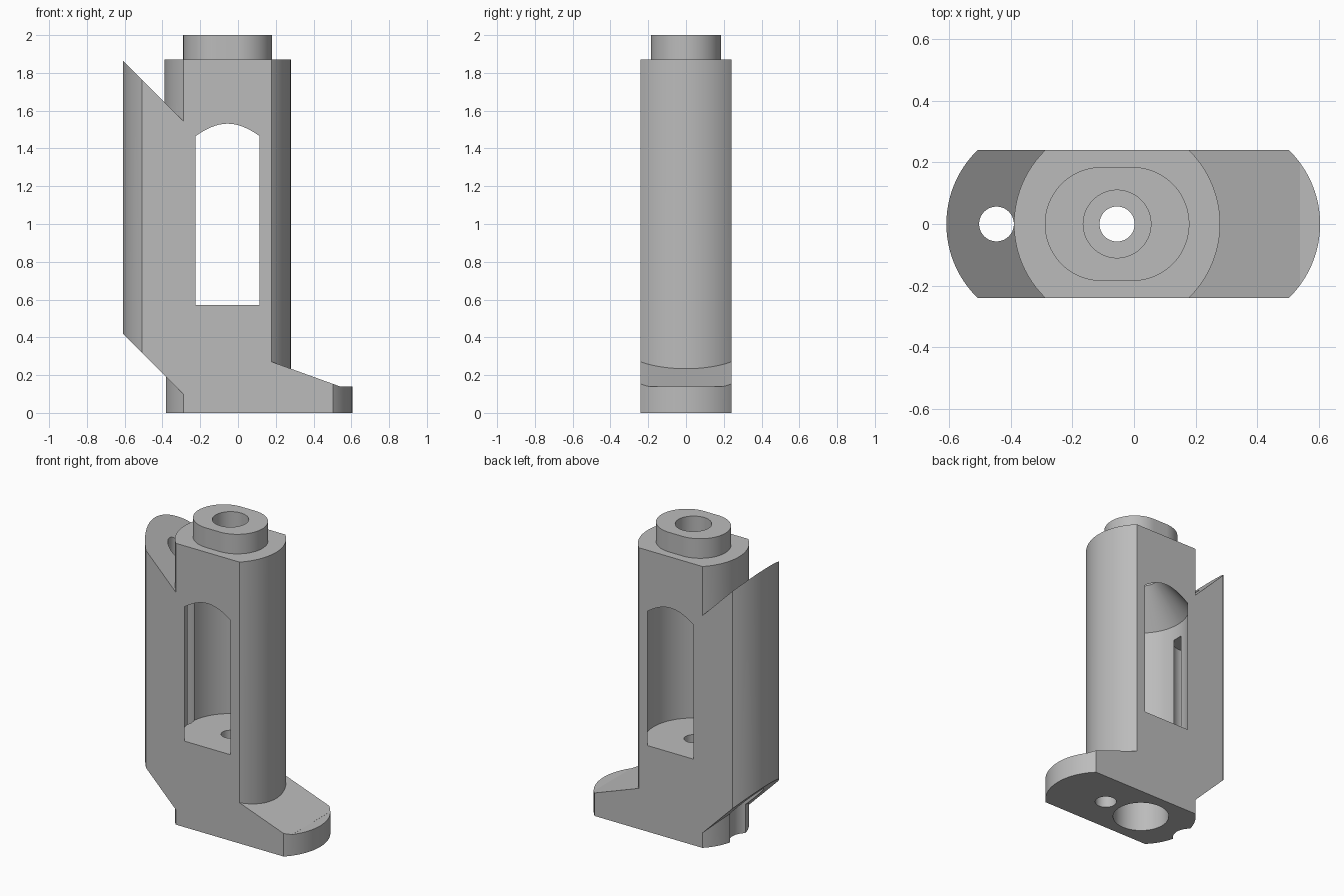
import bpy, bmesh
from math import sin, cos, pi, radians

cube = bpy.data.objects.get("Cube")
if cube:
    bpy.data.objects.remove(cube, do_unlink=True)

AXIS = -0.055      # centre of the main column
WING = -0.275      # centre of the sloped side wing
FOOT = 0.27        # centre of the rounded foot end
PIN = -0.447       # side channel
R = 0.335
HALF = 0.24

grey = bpy.data.materials.new("plain grey")
grey.use_nodes = True
grey.diffuse_color = (0.5, 0.5, 0.5, 1)
grey.node_tree.nodes["Principled BSDF"].inputs["Base Color"].default_value = grey.diffuse_color


def make(name, bm):
    bmesh.ops.recalc_face_normals(bm, faces=bm.faces[:])
    mesh = bpy.data.meshes.new(name)
    bm.to_mesh(mesh)
    bm.free()
    mesh.materials.append(grey)
    ob = bpy.data.objects.new(name, mesh)
    bpy.context.collection.objects.link(ob)
    return ob


def arc(cx, r, start=0, end=360, n=96):
    steps = n if end - start == 360 else n + 1
    angles = [radians(start + (end - start) * i / n) for i in range(steps)]
    return [(cx + r * cos(a), r * sin(a)) for a in angles]


def prism(name, outline, low, high):
    """Upright prism; low and high give z from x."""
    bm = bmesh.new()
    a = [bm.verts.new((x, y, low(x))) for x, y in outline]
    b = [bm.verts.new((x, y, high(x))) for x, y in outline]
    bm.faces.new(a)
    bm.faces.new(b)
    for i in range(len(a)):
        j = (i + 1) % len(a)
        bm.faces.new((a[i], a[j], b[j], b[i]))
    return make(name, bm)


def upright(name, outline, z0, z1):
    return prism(name, outline, lambda x: z0, lambda x: z1)


def bore(name, x, r, z0, z1):
    return upright(name, arc(x, r), z0, z1)


def lathe(name, cx, profile, n=96):
    """Closed solid turned about a vertical axis."""
    bm = bmesh.new()
    rings = [[bm.verts.new((cx + r * cos(2 * pi * i / n), r * sin(2 * pi * i / n), z))
              for i in range(n)] for r, z in profile]
    bm.faces.new(rings[0])
    bm.faces.new(rings[-1])
    for a, b in zip(rings, rings[1:]):
        for i in range(n):
            j = (i + 1) % n
            bm.faces.new((a[i], a[j], b[j], b[i]))
    return make(name, bm)


def combine(target, tool, operation):
    mod = target.modifiers.new(tool.name, "BOOLEAN")
    mod.operation = operation
    mod.solver = "EXACT"
    mod.object = tool
    bpy.context.view_layer.update()
    bpy.context.view_layer.objects.active = target
    bpy.ops.object.modifier_apply(modifier=mod.name)
    bpy.data.objects.remove(tool, do_unlink=True)


def box(name, x0, x1, y, z0, z1):
    return upright(name, [(x0, -y), (x1, -y), (x1, y), (x0, y)], z0, z1)


# main column and side wing with parallel sloped ends
body = bore("column_body", AXIS, R, -0.4, 1.95)
wing = prism("side_wing", arc(WING, R),
             lambda x: 0.42 - (x + 0.61), lambda x: 1.865 - (x + 0.61))
combine(body, wing, "UNION")

# foot: rounded end, sloping top, flat toe
foot = upright("foot", [(AXIS, -0.3)] + arc(FOOT, R, -63, 63, 48) + [(AXIS, 0.3)], -0.3, 0.6)
slope = prism("foot_slope", [(-0.2, -0.5), (0.54, -0.5), (0.54, 0.5), (-0.2, 0.5)],
              lambda x: 0.14 + (0.54 - x) * 0.361, lambda x: 0.9)
combine(foot, slope, "DIFFERENCE")
combine(foot, box("toe_cut", 0.539, 0.8, 0.5, 0.14, 0.9), "DIFFERENCE")
combine(body, foot, "UNION")

# flat sides, underside and shoulder
combine(body, box("flat_sides", -0.8, 0.8, HALF, 0, 1.87), "INTERSECT")

# obround collar on top
collar = upright("collar", arc(AXIS + 0.05, 0.185, -90, 90, 48)
                 + arc(AXIS - 0.05, 0.185, 90, 270, 48), 1.78, 2.0)
combine(body, collar, "UNION")

# chamber that opens as windows through both flat sides, with tapered roof and neck
chamber = lathe("chamber", AXIS, [(0.294, 0.572), (0.294, 1.465), (0.11, 1.69), (0.11, 2.1)])
combine(body, chamber, "DIFFERENCE")

# bores: floor hole, wide socket below, side channel and foot hole
for name, x, r, z0, z1 in (
        ("floor_hole", AXIS, 0.057, 0.3, 0.7),
        ("bottom_socket", AXIS, 0.17, -0.1, 0.4),
        ("side_channel", PIN, 0.105, -0.1, 1.37),
        ("side_hole", PIN, 0.0565, 1.2, 2.1),
        ("foot_hole", 0.225, 0.065, -0.1, 0.15)):
    combine(body, bore(name, x, r, z0, z1), "DIFFERENCE")

# smooth round walls, crisp edges
bpy.ops.object.select_all(action="DESELECT")
body.select_set(True)
bpy.context.view_layer.objects.active = body
bpy.ops.object.shade_smooth_by_angle(angle=radians(25))
